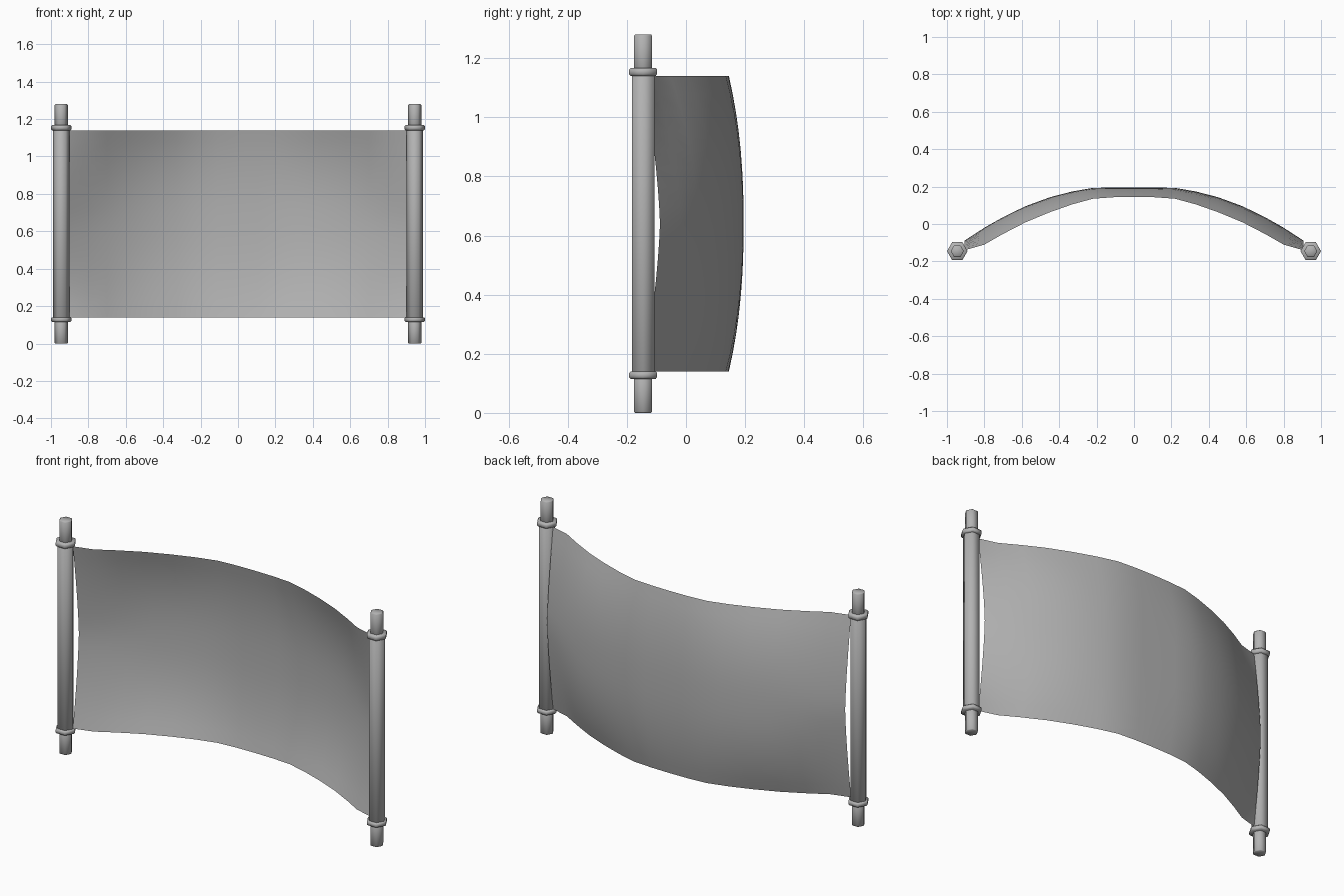
import bpy, bmesh, math

cube = bpy.data.objects.get("Cube")
if cube:
    bpy.data.objects.remove(cube, do_unlink=True)

grey = bpy.data.materials.new("plain_grey")
grey.use_nodes = True
GREY = (0.45, 0.45, 0.45, 1)
grey.diffuse_color = GREY
grey.node_tree.nodes["Principled BSDF"].inputs["Base Color"].default_value = GREY

POLE_X, POLE_Y, HEIGHT = 0.945, -0.145, 1.28
BOTTOM, TOP = 0.14, 1.14


def finish(bm, name, angle):
    mesh = bpy.data.meshes.new(name)
    bm.to_mesh(mesh)
    bm.free()
    obj = bpy.data.objects.new(name, mesh)
    bpy.context.collection.objects.link(obj)
    mesh.materials.append(grey)
    bpy.ops.object.select_all(action="DESELECT")
    obj.select_set(True)
    bpy.context.view_layer.objects.active = obj
    bpy.ops.object.shade_smooth_by_angle(angle=math.radians(angle))
    return obj


def hex_prism(name, x, z0, z1, radius, bevel):
    """Upright six-sided bar with softened rims, corners pointing along x."""
    bm = bmesh.new()
    rings = [(z0, radius - bevel), (z0 + bevel, radius),
             (z1 - bevel, radius), (z1, radius - bevel)]
    loops = []
    for z, r in rings:
        loops.append([bm.verts.new((x + r * math.cos(i * math.pi / 3),
                                    POLE_Y + r * math.sin(i * math.pi / 3), z))
                      for i in range(6)])
    for low, high in zip(loops, loops[1:]):
        for i in range(6):
            j = (i + 1) % 6
            bm.faces.new((low[i], low[j], high[j], high[i]))
    bm.faces.new(loops[0][::-1])
    bm.faces.new(loops[-1])
    return finish(bm, name, 65)


# Poles with narrower ends and a collar above and below the cloth
for side, sx in (("left", 1), ("right", -1)):
    x = sx * POLE_X
    hex_prism(side + "_pole", x, BOTTOM - 0.01, TOP + 0.01, 0.044, 0.002)
    hex_prism(side + "_lower_end", x, 0, BOTTOM, 0.035, 0.004)
    hex_prism(side + "_upper_end", x, TOP, HEIGHT, 0.035, 0.004)
    hex_prism(side + "_lower_collar", x, 0.115, BOTTOM, 0.055, 0.006)
    hex_prism(side + "_upper_collar", x, TOP, 1.167, 0.055, 0.006)

# Billowing cloth: half profiles as (x, y at the hems, y at mid height)
PROFILE = [(0, 0.145, 0.195), (0.11, 0.143, 0.195), (0.22, 0.135, 0.193),
           (0.33, 0.105, 0.174), (0.45, 0.063, 0.143), (0.58, 0.009, 0.095),
           (0.7, -0.053, 0.037), (0.8, -0.11, -0.02), (0.905, -0.14, -0.088)]
columns = [(-x, a, b) for x, a, b in PROFILE[:0:-1]] + PROFILE
ROWS = 16

bm = bmesh.new()
grid = []
for x, hem, middle in columns:
    power = 2.3 - max(0, abs(x) - 0.6) * 3
    column = []
    for r in range(ROWS + 1):
        t = 2 * r / ROWS - 1
        y = hem + (middle - hem) * (1 - abs(t) ** power)
        column.append(bm.verts.new((x, y, BOTTOM + (TOP - BOTTOM) * r / ROWS)))
    grid.append(column)
for a, b in zip(grid, grid[1:]):
    for r in range(ROWS):
        bm.faces.new((a[r], b[r], b[r + 1], a[r + 1]))
finish(bm, "cloth_banner", 80)
